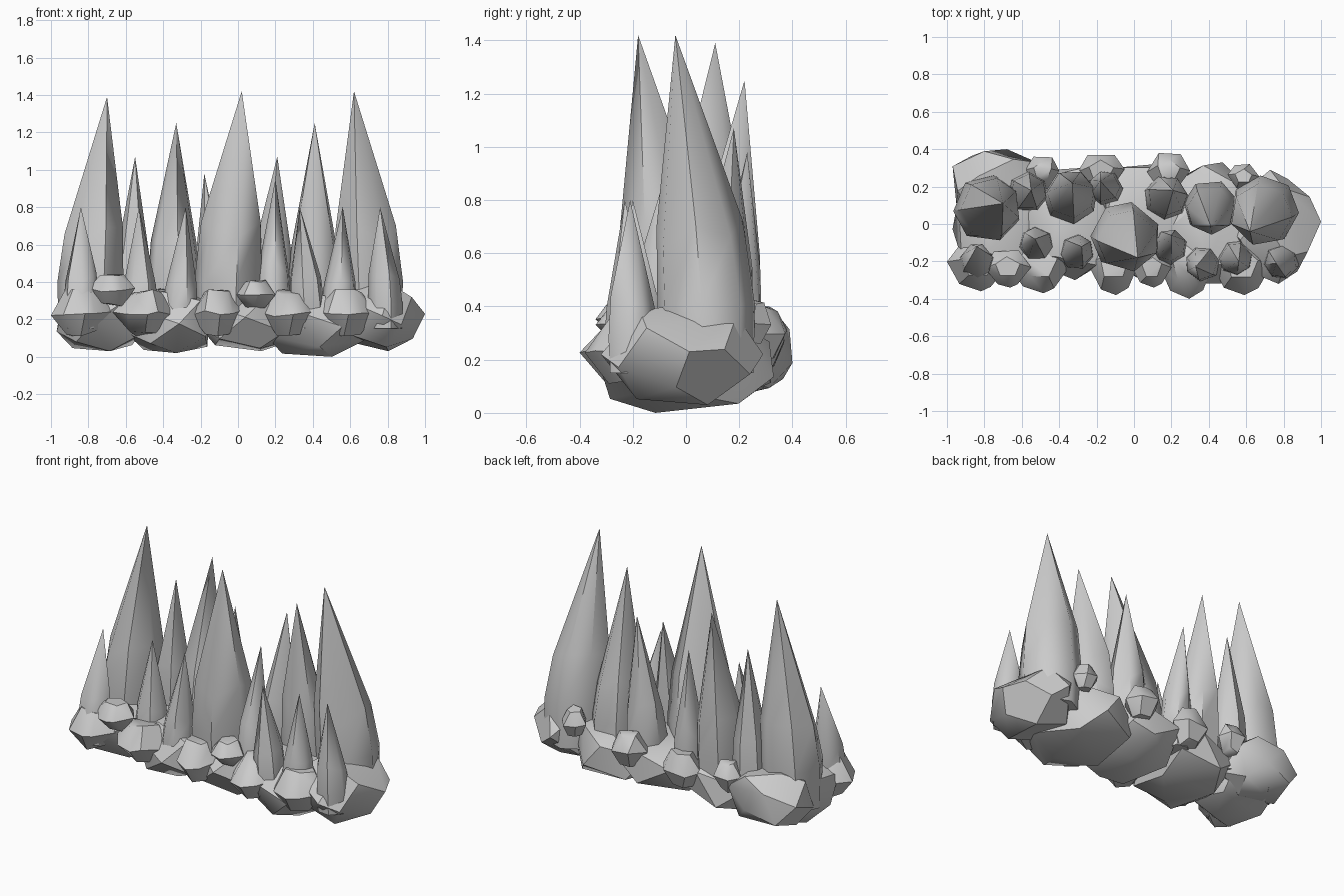
import bpy, bmesh, math, random
from mathutils import Vector

if "Cube" in bpy.data.objects:
    bpy.data.objects.remove(bpy.data.objects["Cube"])

random.seed(7)


def finish(bm, name, angle):
    bmesh.ops.recalc_face_normals(bm, faces=bm.faces)
    me = bpy.data.meshes.new(name)
    bm.to_mesh(me)
    bm.free()
    ob = bpy.data.objects.new(name, me)
    bpy.context.collection.objects.link(ob)
    bpy.ops.object.select_all(action='DESELECT')
    ob.select_set(True)
    bpy.context.view_layer.objects.active = ob
    bpy.ops.object.shade_smooth_by_angle(angle=math.radians(angle))
    return ob


# Faceted boulder: hull of a point list, fitted to a bounding box
def fit_hull(name, box, pts):
    for k in range(3):
        lo, hi = min(p[k] for p in pts), max(p[k] for p in pts)
        b0, b1 = box[2 * k], box[2 * k + 1]
        for p in pts:
            p[k] = b0 + (p[k] - lo) / (hi - lo) * (b1 - b0)
    bm = bmesh.new()
    for p in pts:
        bm.verts.new(p)
    bmesh.ops.convex_hull(bm, input=bm.verts)
    loose = [v for v in bm.verts if not v.link_faces]
    bmesh.ops.delete(bm, geom=loose, context='VERTS')
    bmesh.ops.dissolve_limit(bm, angle_limit=math.radians(14),
                             verts=bm.verts, edges=bm.edges)
    finish(bm, name, 35)


# Large boulder: points scattered over a rounded box, optional side corners
def boulder(name, box, count, power, pointed=False):
    pts = []
    turn = random.uniform(0, 6.28)
    for i in range(count):
        z = 1 - (2 * i + 1) / count
        r = math.sqrt(1 - z * z)
        a = turn + i * 2.39996 + random.uniform(-.2, .2)
        p = (r * math.cos(a), r * math.sin(a), z)
        pts.append([math.copysign(abs(c) ** power, c) for c in p])
    if pointed:
        pts += [[1.15, .1, .05], [-1.15, 0, .05], [.1, -1.1, 0], [-.1, 1.1, 0]]
    fit_hull(name, box, pts)


# Small stone: wide six-cornered waist with smaller top and bottom facets
def stone(name, box):
    pts = []
    for z, r, n, off in ((1, .55, 5, .3), (0, 1, 6, 0), (-1, .5, 5, .9)):
        for i in range(n):
            a = off + 6.2832 * i / n + random.uniform(-.12, .12)
            pts.append([r * math.cos(a), r * math.sin(a), z + random.uniform(-.15, .15)])
    pts.append([.1, -1.08, -.05])
    fit_hull(name, box, pts)


# Leaning crystal: column with an uneven shoulder and a sharp tip
def crystal(name, tip, base, radius, sides=7):
    bm = bmesh.new()
    tip, foot = Vector(tip), Vector((base[0], base[1], .15))
    h = tip.z - foot.z
    turn = random.uniform(0, 6.28)
    spin = [turn + 6.2832 * i / sides + random.uniform(-.09, .09) for i in range(sides)]
    rings = []
    for t, rad, lean in ((0, .97, 0), (.2, 1.04, .06), (.41, .92, .26)):
        ring = []
        for a in spin:
            u = t + (random.uniform(-.05, .05) if t > .3 else 0)
            c = foot.lerp(tip, lean)
            ring.append(bm.verts.new((c.x + radius * rad * math.cos(a),
                                      c.y + radius * rad * math.sin(a),
                                      foot.z + h * u)))
        rings.append(ring)
    top = bm.verts.new(tip)
    bm.faces.new(rings[0])
    for i in range(sides):
        j = (i + 1) % sides
        for lo, hi in zip(rings, rings[1:]):
            bm.faces.new((lo[i], lo[j], hi[j], hi[i]))
        bm.faces.new((rings[-1][i], rings[-1][j], top))
    finish(bm, name, 52)


# Large base boulders
for b in [(-.97, -.5, -.27, .30, .03, .37), (-.97, -.5, .05, .40, .06, .40),
          (-.60, -.1, -.30, .30, .02, .37), (-.20, .3, -.30, .32, .03, .36),
          (.15, .70, -.32, .33, 0, .36)]:
    boulder("base_boulder", b, 18, .8)
boulder("right_boulder", (.50, 1.0, -.32, .29, .03, .41), 16, .85, True)

# Front stones
for x0, x1, y0 in [(-1, -.67, -.36), (-.67, -.33, -.37), (-.25, .03, -.38),
                   (.13, .43, -.40), (.41, .74, -.38)]:
    stone("front_stone", (x0, x1, y0, -.08, .11, .36))

# Small stones on the front and in the back gaps
for b in [(-.80, -.55, -.34, -.14, .27, .44), (-.01, .20, -.34, -.15, .26, .41),
          (-.58, -.40, .18, .36, .22, .40), (-.30, -.05, .18, .37, .15, .38),
          (.07, .30, .18, .38, .20, .40), (.50, .67, .18, .32, .26, .43)]:
    stone("small_stone", b)

# Tall and medium crystals: tip, base centre, radius
for tip, base, r in [((-.70, .11, 1.39), (-.79, .08), .175),
                     ((-.55, .18, 1.07), (-.57, .17), .105),
                     ((-.33, .22, 1.25), (-.34, .14), .14),
                     ((-.18, .23, .98), (-.15, .19), .09),
                     ((.02, -.18, 1.42), (-.05, -.06), .18),
                     ((.21, .18, 1.07), (.17, .14), .115),
                     ((.41, -.01, 1.25), (.41, .10), .14),
                     ((.62, -.04, 1.42), (.70, .08), .18)]:
    crystal("tall_crystal", tip, base, r)

# Short front crystals: tip, base centre
for tx, ty, tz, bx, by in [(-.84, -.12, .8, -.84, -.21), (-.53, -.08, .8, -.52, -.11),
                           (-.28, -.12, .8, -.31, -.15), (.20, -.06, .95, .19, -.13),
                           (.33, -.23, .8, .37, -.21), (.56, -.20, .8, .54, -.18),
                           (.76, -.21, .8, .79, -.20)]:
    crystal("short_crystal", (tx, ty, tz), (bx, by), .092)
